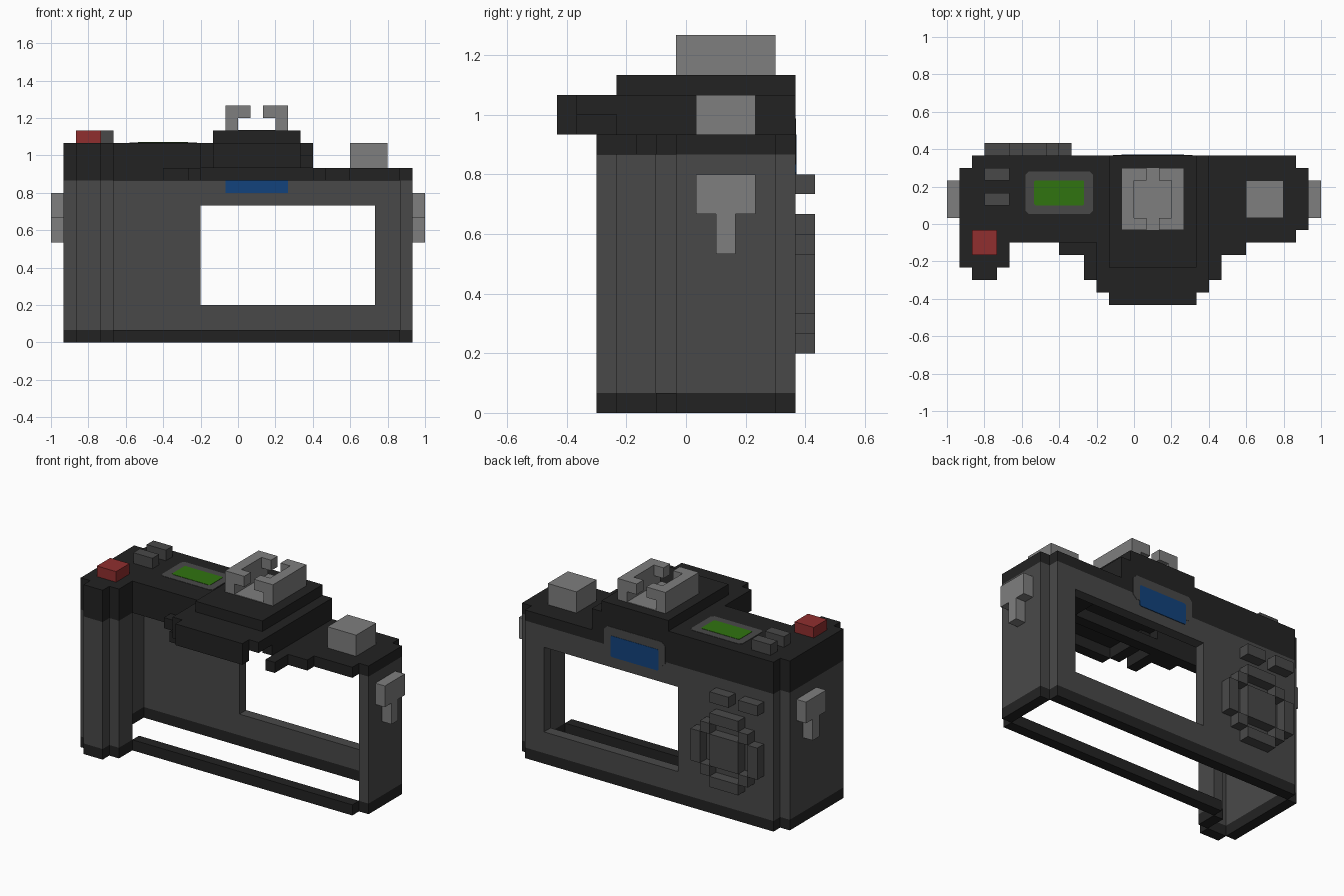
import bpy, bmesh

cube = bpy.data.objects.get("Cube")
if cube:
    bpy.data.objects.remove(cube, do_unlink=True)

U = 1 / 15  # one block of the grid


def material(name, rgb):
    m = bpy.data.materials.new(name)
    m.use_nodes = True
    m.diffuse_color = (*rgb, 1)
    m.node_tree.nodes["Principled BSDF"].inputs["Base Color"].default_value = (*rgb, 1)
    return m


black = material("black", (0.0165, 0.0165, 0.0165))
grey = material("dark grey", (0.066, 0.066, 0.066))
silver = material("light grey", (0.21, 0.21, 0.21))
red = material("red", (0.28, 0.028, 0.028))
green = material("green", (0.03, 0.175, 0.005))
blue = material("blue", (0.006, 0.055, 0.2))


def finish(name, bm, mat):
    bmesh.ops.recalc_face_normals(bm, faces=bm.faces)
    bmesh.ops.scale(bm, vec=(U, U, U), verts=bm.verts)
    mesh = bpy.data.meshes.new(name)
    bm.to_mesh(mesh)
    bm.free()
    mesh.materials.append(mat)
    ob = bpy.data.objects.new(name, mesh)
    bpy.context.collection.objects.link(ob)
    return ob


def blocks(name, mat, boxes):
    """One part made of boxes (x0, x1, y0, y1, z0, z1) in grid units."""
    bm = bmesh.new()
    for x0, x1, y0, y1, z0, z1 in boxes:
        vs = bmesh.ops.create_cube(bm, size=1)["verts"]
        for v in vs:
            v.co.x = x0 if v.co.x < 0 else x1
            v.co.y = y0 if v.co.y < 0 else y1
            v.co.z = z0 if v.co.z < 0 else z1
    return finish(name, bm, mat)


def raised(plan, z0, z1):
    return [(*p, z0, z1) for p in plan]


def cut_plate(name, mat, a0, a1, b0, b1, place, depth, c=0.25):
    """Thin plate with clipped corners; place maps (a, b, height) to a point."""
    bm = bmesh.new()
    pts = [(a0 + c, b0), (a1 - c, b0), (a1, b0 + c), (a1, b1 - c),
           (a1 - c, b1), (a0 + c, b1), (a0, b1 - c), (a0, b0 + c)]
    low = bm.faces.new([bm.verts.new(place(a, b, 0)) for a, b in pts])
    ext = bmesh.ops.extrude_face_region(bm, geom=[low])["geom"]
    shift = [p - q for p, q in zip(place(0, 0, depth), place(0, 0, 0))]
    bmesh.ops.translate(bm, vec=shift, verts=[v for v in ext if isinstance(v, bmesh.types.BMVert)])
    return finish(name, bm, mat)


# Plan of the hollow body's walls
back = [(-13, 13, 4.5, 5.5)]
grip = [(-14, -13, -3.5, 4.5), (-13, -11, -4.5, -3.5), (-11, -10, -3.5, -1.5)]
left_end = [(13, 14, -0.5, 4.5)]

# Base ring with the front rail
blocks("base_ring", black, raised(back + grip + left_end + [(-10, 13, -1.5, -0.5)], 0, 1))

# Side walls, grip and the back wall around its window
blocks("grip_wall", grey, raised(grip, 1, 13))
blocks("left_wall", grey, raised(left_end, 1, 13))
blocks("back_wall", grey, [
    (-13, -3, 4.5, 5.5, 1, 13), (11, 13, 4.5, 5.5, 1, 13),
    (-3, 11, 4.5, 5.5, 1, 3), (-3, 11, 4.5, 5.5, 11, 13)])

# Black upper body: high side, then low side
blocks("upper_walls", black, raised(grip + [
    (-13, 6, 4.5, 5.5), (-10, -3, -1.5, -0.5)], 13, 15)
    + [(5, 6, -1.5, 4.5, 14, 15), (-3, 6, -1.5, -0.5, 13, 14)])
blocks("roof", black, raised([
    (-13, 6, -1.5, 5.5), (-14, -13, -3.5, 4.5),
    (-13, -10, -3.5, -1.5), (-13, -11, -4.5, -3.5)], 15, 16))
blocks("low_roof", black, raised([(6, 13, -1.5, 5.5), (13, 14, -0.5, 4.5)], 13, 14))

# Stepped overhang above the lens opening
blocks("overhang_top", black, raised([(-3, 6, -5.5, -1.5), (-2, 5, -6.5, -5.5)], 15, 16))
blocks("overhang_walls", black, raised([
    (-2, 5, -6.5, -5.5), (-3, -2, -5.5, -1.5), (5, 6, -3.5, -1.5)], 14, 15))
blocks("overhang_steps", black, raised([
    (-6, -4, -2.5, -1.5), (-4, -3, -4.5, -1.5),
    (6, 7, -4.5, -1.5), (7, 9, -2.5, -1.5)], 13, 14))
blocks("top_hump", black, [(-2, 5, -3.5, 5.5, 16, 17)])

# Accessory shoe: floor, two rails and four corner lips
shoe = [(0, 3, -0.5, 4.5, 17, 17.05), (-1, 0, -0.5, 4.5, 17, 19), (3, 4, -0.5, 4.5, 17, 19)]
for x in (0, 2):
    for y in (-0.5, 3.5):
        shoe.append((x, x + 1, y, y + 1, 18, 19))
blocks("accessory_shoe", silver, shoe)

# Top controls
blocks("dial", silver, [(9, 12, 0.5, 3.5, 14, 16)])
blocks("shutter_button", red, [(-13, -11, -2.5, -0.5, 16, 17)])
blocks("top_buttons", grey, [(-12, -10, y, y + 1, 16, 17) for y in (1.5, 3.5)])


def on_top(a, b, h):
    return (a, b, 16 + h)


def on_back(a, b, h):
    return (a, 5.5 + h, b)


cut_plate("display_frame", grey, -8.7, -3.3, 0.8, 4.2, on_top, 0.03)
cut_plate("display", green, -8, -4, 1.5, 3.5, on_top, 0.06, 0.1)

# Eyepiece panel, passing through the back wall
cut_plate("eyepiece_frame", grey, -1.7, 4.7, 12.5, 14.8, on_back, 0.03, 0.35)
cut_plate("eyepiece", blue, -1, 4, 12, 14, on_back, 0.06, 0.1)
blocks("eyepiece_inside", blue, [(-1, 4, 4.46, 4.5, 12, 13)])

# Strap lugs on both ends
for name, s in (("left_lug", 1), ("right_lug", -1)):
    x0, x1 = sorted((14 * s, 15 * s))
    blocks(name, silver, [(x0, x1, 0.5, 3.5, 10, 12), (x0, x1, 1.5, 2.5, 8, 10)])

# Back buttons and the control ring
blocks("back_buttons", grey, [(x, x + 2, 5.5, 6.5, 11, 12) for x in (-12, -9)])
ring = [(-10, -7, 3, 4), (-10, -7, 9, 10), (-12, -11, 5, 8), (-6, -5, 5, 8)]
ring += [(x, x + 1, z, z + 1) for x in (-11, -7) for z in (4, 8)]
blocks("control_ring", grey, [(a, b, 5.5, 6.5, c, d) for a, b, c, d in ring])
blocks("control_centre", grey, [(-10, -7, 5.5, 6.5, 5, 8)])
